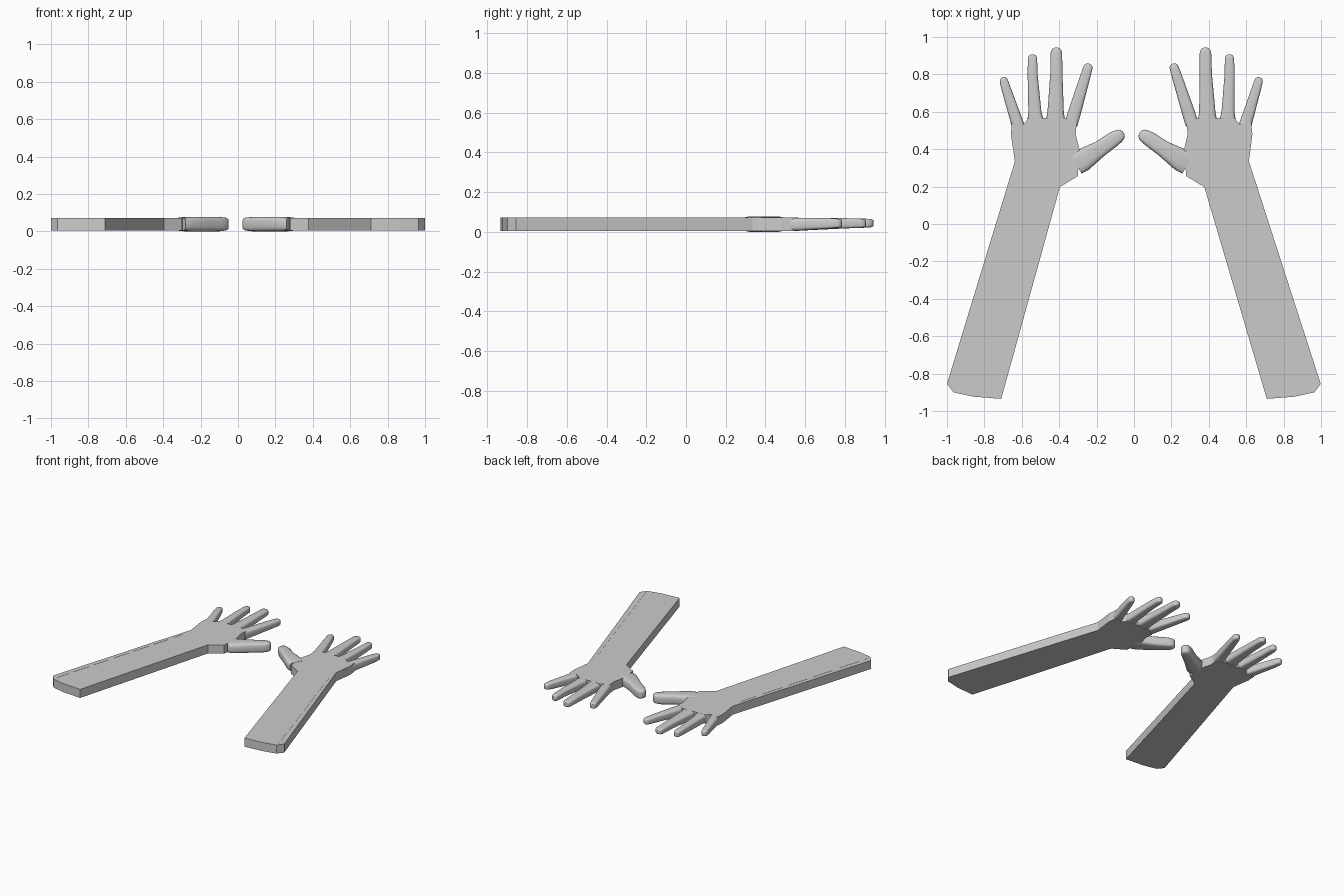
import bpy, bmesh
from math import cos, sin, pi
from mathutils import Vector

if "Cube" in bpy.data.objects:
    bpy.data.objects.remove(bpy.data.objects["Cube"])

BOTTOM, TOP = 0.004, 0.071

# Left-hand outline: forearm end, outer wrist, knuckle webs, thumb web, inner wrist
OUTLINE = [(-0.71, -0.935), (-0.86, -0.923), (-0.965, -0.9), (-1, -0.855),
           (-0.637, 0.335), (-0.658, 0.48), (-0.653, 0.545), (-0.588, 0.535),
           (-0.565, 0.565), (-0.48, 0.567), (-0.47, 0.567), (-0.365, 0.567),
           (-0.307, 0.535), (-0.312, 0.48), (-0.292, 0.40), (-0.30, 0.256),
           (-0.396, 0.198)]
SEAM = [(-0.955, -0.86), (-0.961, -0.86), (-0.643, 0.235), (-0.64, 0.235)]

# Each finger: stations of (x, y, width, z low, z high)
FINGERS = {
    "little_finger": [(-0.618, 0.52, 0.070, .004, .071), (-0.634, 0.57, 0.064, .006, .071),
                      (-0.686, 0.73, 0.050, .016, .069), (-0.702, 0.785, 0.046, .02, .066)],
    "ring_finger": [(-0.527, 0.55, 0.090, .004, .071), (-0.530, 0.60, 0.070, .007, .071),
                    (-0.542, 0.80, 0.054, .017, .069), (-0.543, 0.908, 0.050, .02, .066)],
    "middle_finger": [(-0.419, 0.55, 0.104, .004, .071), (-0.419, 0.60, 0.088, .007, .071),
                      (-0.415, 0.80, 0.066, .017, .069), (-0.415, 0.945, 0.062, .021, .066)],
    "index_finger": [(-0.337, 0.53, 0.070, .004, .071), (-0.320, 0.59, 0.070, .007, .071),
                     (-0.263, 0.78, 0.056, .017, .069), (-0.239, 0.858, 0.050, .02, .066)],
    "thumb": [(-0.31, 0.322, 0.12, .004, .073), (-0.275, 0.342, 0.125, 0, .078),
              (-0.18, 0.403, 0.088, 0, .078), (-0.11, 0.453, 0.082, 0, .077),
              (-0.055, 0.488, 0.072, .003, .075)],
}


def place(x, y, right):
    # The right arm is a mirror copy whose hand leans slightly inward
    return (-x - 0.0178 * (y + 0.935), y) if right else (x, y)


def finish(bm, name):
    bmesh.ops.recalc_face_normals(bm, faces=bm.faces)
    mesh = bpy.data.meshes.new(name)
    bm.to_mesh(mesh)
    bm.free()
    ob = bpy.data.objects.new(name, mesh)
    bpy.context.collection.objects.link(ob)
    return ob


def slab(name, pts, z0, z1, right):
    bm = bmesh.new()
    face = bm.faces.new([bm.verts.new((*place(x, y, right), z0)) for x, y in pts])
    ext = bmesh.ops.extrude_face_region(bm, geom=[face])
    for v in ext["geom"]:
        if isinstance(v, bmesh.types.BMVert):
            v.co.z = z1
    return finish(bm, name)


def section(n=16):
    # Rounded rectangle, from -1 to 1
    out = []
    for i in range(n):
        a = 2 * pi * (i + 0.5) / n
        c, s = cos(a), sin(a)
        out.append((abs(c) ** 0.5 * (1 if c > 0 else -1), abs(s) ** 0.5 * (1 if s > 0 else -1)))
    return out


def finger(name, stations, right):
    st = [(Vector(place(x, y, right)), w, a, b) for x, y, w, a, b in stations]
    # Replace the last station with a rounded tip
    tip, w, a, b = st.pop()
    d = (tip - st[-1][0]).normalized()
    for k in (0, 30, 55, 78):
        t = k * pi / 180
        m, h = (a + b) / 2, (b - a) / 2 * (0.55 + 0.45 * cos(t))
        st.append((tip - d * (w / 2) * (1 - sin(t)), w * cos(t), m - h, m + h))
    bm = bmesh.new()
    rings = []
    for i, (p, w, a, b) in enumerate(st):
        t = (st[min(i + 1, len(st) - 1)][0] - st[max(i - 1, 0)][0]).normalized()
        side = Vector((-t.y, t.x))
        ring = []
        for u, v in section():
            q = p + side * (u * w / 2)
            ring.append(bm.verts.new((q.x, q.y, (a + b) / 2 + v * (b - a) / 2)))
        rings.append(ring)
    for r, s in zip(rings, rings[1:]):
        for i in range(len(r)):
            j = (i + 1) % len(r)
            bm.faces.new((r[i], r[j], s[j], s[i]))
    bm.faces.new(rings[0])
    bm.faces.new(rings[-1])
    ob = finish(bm, name)
    bpy.ops.object.select_all(action='DESELECT')
    ob.select_set(True)
    bpy.context.view_layer.objects.active = ob
    bpy.ops.object.shade_smooth_by_angle(angle=0.6)


for right in (False, True):
    tag = "right_" if right else "left_"
    slab(tag + "forearm_and_palm", OUTLINE, BOTTOM, TOP, right)
    # Faint raised line along the outer forearm
    slab(tag + "forearm_seam", SEAM, TOP - 0.004, TOP + 0.001, right)
    for name, stations in FINGERS.items():
        finger(tag + name, stations, right)
